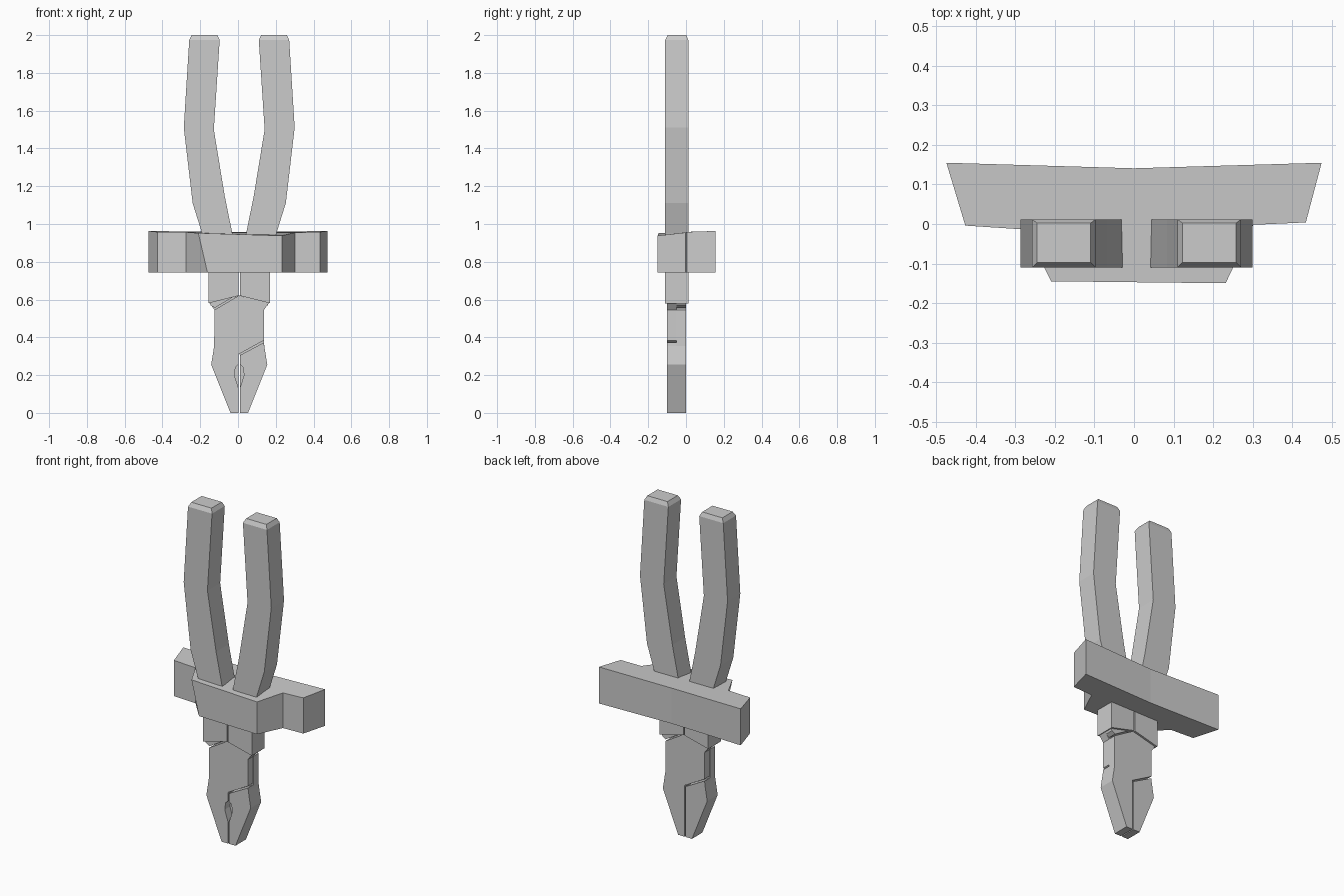
import bpy, bmesh

if "Cube" in bpy.data.objects:
    bpy.data.objects.remove(bpy.data.objects["Cube"])

CX = 0.0065  # symmetry line of the two pliers halves


def finish(name, bm):
    bmesh.ops.recalc_face_normals(bm, faces=bm.faces)
    me = bpy.data.meshes.new(name)
    bm.to_mesh(me)
    bm.free()
    ob = bpy.data.objects.new(name, me)
    bpy.context.collection.objects.link(ob)


def loft(name, rings):
    """Closed solid through rings with equal point counts."""
    bm = bmesh.new()
    vs = [[bm.verts.new(p) for p in r] for r in rings]
    n = len(vs[0])
    for a, b in zip(vs, vs[1:]):
        for i in range(n):
            j = (i + 1) % n
            bm.faces.new((a[i], a[j], b[j], b[i]))
    bm.faces.new(vs[0])
    bm.faces.new(vs[-1])
    finish(name, bm)


def plate(name, pts, y0, y1, flip=False):
    """Flat x/z profile with thickness along y, optionally mirrored."""
    pts = [(2 * CX - x if flip else x, z) for x, z in pts]
    loft(name, [[(x, y, z) for x, z in pts] for y in (y0, y1)])


# Handles: outer x, outer z, inner x, inner z, front y, back y
sections = [
    (-0.157, 0.58, 0.003, 0.62, -0.11, 0.012),
    (-0.157, 0.76, 0.003, 0.76, -0.11, 0.012),
    (-0.19, 0.95, -0.03, 0.95, -0.11, 0.012),
    (-0.24, 1.11, -0.07, 1.146, -0.11, 0.012),
    (-0.287, 1.51, -0.128, 1.50, -0.11, 0.012),
    (-0.258, 1.975, -0.097, 1.975, -0.11, 0.012),
    (-0.245, 2.0, -0.11, 2.0, -0.097, 0.002),
]
for side, flip in (("left", False), ("right", True)):
    rings = []
    for xo, zo, xi, zi, yf, yb in sections:
        if flip:
            xo, xi = 2 * CX - xo, 2 * CX - xi
        rings.append([(xo, yf, zo), (xi, yf, zi), (xi, yb, zi), (xo, yb, zo)])
    loft(side + "_handle", rings)

# Jaws: two lapped layers, the back one mirrored from the front one
lap_head = [(0.003, 0.31), (0.137, 0.384), (0.137, 0.545), (0.165, 0.583),
            (0.004, 0.621), (-0.125, 0.545), (-0.126, 0.355),
            (-0.142, 0.255), (-0.04, 0)]
tip = [(0.003, 0.305), (-0.125, 0.373), (-0.126, 0.355),
       (-0.142, 0.255), (-0.04, 0)]
neck = [(-0.123, 0.556), (0.004, 0.631), (-0.152, 0.59), (-0.145, 0.57)]
notch = [(0.003, 0), (0.003, 0.13), (-0.019, 0.20), (-0.013, 0.243), (0.003, 0.256)]
for layer, y0, y1, flip in (("front", -0.1, -0.05, False), ("back", -0.05, 0, True)):
    edge = notch if layer == "front" else notch[:1]
    plate(layer + "_jaw_head", edge + lap_head, y0, y1, flip)
    plate(layer + "_jaw_tip", edge + tip, y0, y1, not flip)
    plate(layer + "_jaw_neck", neck, y0, y1, flip)

# Wall bracket holding the pliers: x, y outline with its top height
outline = [(-0.475, 0.155, 0.963), (-0.427, -0.004, 0.958), (-0.275, -0.014, 0.957),
           (-0.21, -0.145, 0.952), (0.232, -0.15, 0.938), (0.302, -0.002, 0.955),
           (0.435, 0.004, 0.958), (0.475, 0.155, 0.963), (0, 0.141, 0.957)]
bottom = [(x, y, 0.742) for x, y, _ in outline]
bottom[3] = (-0.162, -0.142, 0.744)
loft("holder_bracket", [outline, bottom])
